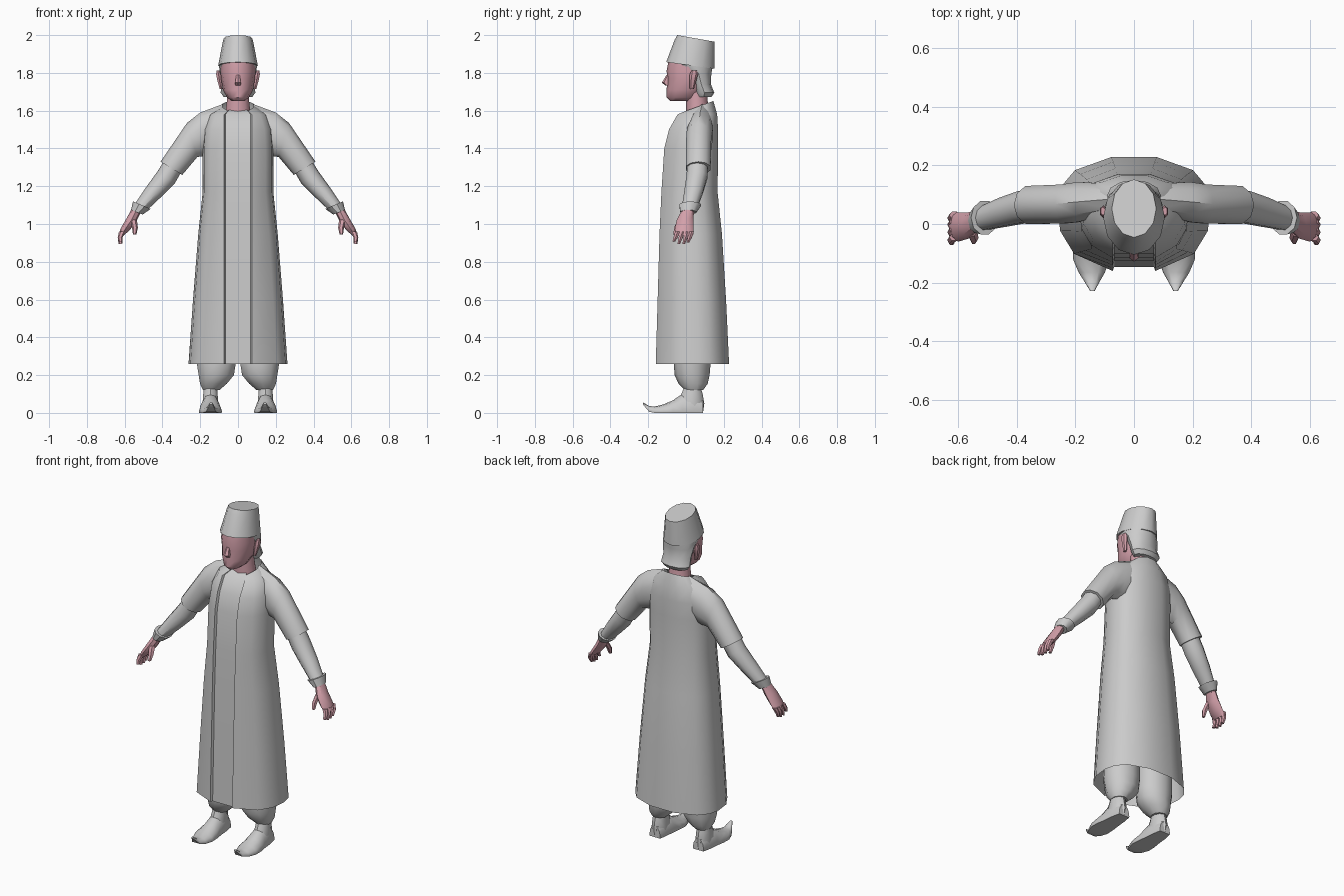
import bpy, bmesh, math
from mathutils import Vector as V


def material(name, rgb):
    m = bpy.data.materials.new(name)
    m.diffuse_color = (*rgb, 1)
    return m


CLOTH = material("light grey", (0.60, 0.60, 0.60))
SKIN = material("rosy skin", (0.65, 0.35, 0.40))


def loft(name, rings, mat, caps=True, mirror=False, angle=40):
    """Skin a list of equal-length rings."""
    bm = bmesh.new()
    vs = [[bm.verts.new(p) for p in r] for r in rings]
    n = len(vs[0])
    for a, b in zip(vs, vs[1:]):
        for i in range(n):
            j = (i + 1) % n
            bm.faces.new((a[i], a[j], b[j], b[i]))
    if caps:
        bm.faces.new(vs[0][::-1])
        bm.faces.new(vs[-1])
    bmesh.ops.recalc_face_normals(bm, faces=bm.faces[:])
    me = bpy.data.meshes.new(name)
    bm.to_mesh(me)
    bm.free()
    me.materials.append(mat)
    ob = bpy.data.objects.new(name, me)
    bpy.context.collection.objects.link(ob)
    bpy.ops.object.select_all(action='DESELECT')
    ob.select_set(True)
    bpy.context.view_layer.objects.active = ob
    bpy.ops.object.shade_smooth_by_angle(angle=math.radians(angle))
    if mirror:
        ob.modifiers.new("mirror", 'MIRROR')
    return ob


def ring(p, q, side, n=10):
    """Ellipse with one axis from p to q and the half axis side."""
    p, q, side = V(p), V(q), V(side)
    c, a = (p + q) / 2, (p - q) / 2
    return [c + a * math.cos(t) + side * math.sin(t)
            for t in (2 * math.pi * i / n for i in range(n))]


def level(z, yf, yb, hw, x=0, dz=0, n=10):
    """Section across z, dz lowers the back."""
    return ring((x, yf, z), (x, yb, z - dz), (hw, 0, 0), n)


def arm(x1, z1, x2, z2, y, hy, n=10):
    """Section of a limb from its upper to its lower outline."""
    return ring((x1, y, z1), (x2, y, z2), (0, hy, 0), n)


# Robe: coat with a recessed front panel
def robe_ring(z, hw, yf, yb, tilt=0.0):
    mid, px = (yf + yb) / 2, min(0.07, hw * 0.6)
    f, b = yf - mid, yb - mid
    half = [(px - 0.003, f + 0.014), (px + 0.003, f), (hw * 0.78, f * 0.70),
            (hw * 0.96, f * 0.30), (hw, b * 0.15), (hw * 0.95, b * 0.48),
            (hw * 0.77, b * 0.77), (hw * 0.3, b)]
    pts = half + [(0, b)] + [(-x, y) for x, y in half[::-1]] + [(0, f + 0.014)]
    return [V((x, y + mid, z + y * tilt)) for x, y in pts]


loft("robe", [robe_ring(*s) for s in (
    (0.26, 0.262, -0.16, 0.228), (0.6, 0.238, -0.15, 0.212),
    (0.95, 0.21, -0.14, 0.19), (1.17, 0.187, -0.13, 0.167),
    (1.4, 0.187, -0.115, 0.17), (1.5, 0.18, -0.09, 0.17),
    (1.58, 0.15, -0.045, 0.165), (1.625, 0.085, 0.0, 0.145, 0.36))],
    CLOTH, caps=False)

# Arms
loft("sleeve", [arm(*s) for s in (
    (0.08, 1.635, 0.12, 1.38, 0.085, 0.055),
    (0.20, 1.59, 0.175, 1.36, 0.075, 0.072),
    (0.27, 1.535, 0.215, 1.355, 0.068, 0.07),
    (0.41, 1.33, 0.295, 1.26, 0.065, 0.068))], CLOTH, mirror=True)
loft("forearm", [arm(*s) for s in (
    (0.37, 1.37, 0.28, 1.31, 0.062, 0.056),
    (0.425, 1.28, 0.335, 1.215, 0.058, 0.058),
    (0.49, 1.19, 0.405, 1.145, 0.04, 0.052),
    (0.55, 1.10, 0.49, 1.065, 0.018, 0.042))], CLOTH, mirror=True)
loft("cuff", [arm(*s) for s in (
    (0.556, 1.12, 0.462, 1.08, 0.022, 0.06),
    (0.566, 1.075, 0.505, 1.05, 0.012, 0.044))], CLOTH, mirror=True)

# Hands
loft("palm", [arm(*s, 8) for s in (
    (0.56, 1.085, 0.515, 1.06, 0.01, 0.032),
    (0.59, 1.03, 0.54, 1.01, -0.005, 0.045),
    (0.622, 0.975, 0.575, 0.965, -0.01, 0.05),
    (0.632, 0.94, 0.605, 0.94, -0.008, 0.046))], SKIN, mirror=True)
for i, (y, drop) in enumerate(((-0.045, 0.0), (-0.018, 0.012),
                               (0.008, 0.012), (0.03, 0.005))):
    loft(f"finger_{i + 1}", [arm(*s, 6) for s in (
        (0.63, 0.96, 0.595, 0.96, y, 0.014),
        (0.637, 0.93, 0.612, 0.927, y - 0.01, 0.013),
        (0.632, 0.906 - drop, 0.612, 0.908 - drop, y - 0.02, 0.008))],
        SKIN, mirror=True)
loft("thumb", [arm(*s, 6) for s in (
    (0.575, 1.03, 0.535, 1.02, -0.025, 0.018),
    (0.562, 0.985, 0.53, 0.98, -0.048, 0.016),
    (0.556, 0.945, 0.538, 0.945, -0.06, 0.009))], SKIN, mirror=True)

# Neck, head, nose and ears
loft("neck", [level(1.585, 0.0, 0.125, 0.07), level(1.65, 0.0, 0.115, 0.062),
              level(1.73, 0.0, 0.11, 0.06)], SKIN)
loft("head", [level(*s, n=12) for s in (
    (1.652, -0.085, 0.05, 0.035), (1.67, -0.102, 0.07, 0.058),
    (1.71, -0.103, 0.10, 0.08), (1.77, -0.098, 0.12, 0.09),
    (1.81, -0.103, 0.125, 0.093), (1.875, -0.09, 0.125, 0.09))], SKIN)
loft("nose", [level(1.79, -0.103, -0.08, 0.010, n=6),
              level(1.748, -0.128, -0.08, 0.018, n=6),
              level(1.733, -0.108, -0.08, 0.016, n=6)], SKIN)
loft("ear", [level(*s, n=6) for s in (
    (1.715, 0.02, 0.042, 0.008, 0.09), (1.76, 0.018, 0.055, 0.013, 0.098),
    (1.795, 0.02, 0.064, 0.014, 0.104), (1.812, 0.03, 0.058, 0.008, 0.106))],
    SKIN, mirror=True)

# Hair, flicked outward at the nape
loft("hair", [level(*s, n=12) for s in (
    (1.672, 0.055, 0.135, 0.075), (1.695, 0.045, 0.15, 0.092),
    (1.74, 0.03, 0.132, 0.088), (1.795, 0.0, 0.134, 0.097),
    (1.835, -0.06, 0.142, 0.1), (1.86, -0.095, 0.145, 0.1))], CLOTH)

# Hat, tilted back
loft("hat", [level(1.857, -0.105, 0.15, 0.105, dz=0.035, n=12),
             level(1.975, -0.06, 0.152, 0.082, dz=0.035, n=12),
             level(2.0, -0.046, 0.152, 0.076, dz=0.035, n=12)], CLOTH)

# Baggy trousers
loft("trouser_leg", [level(*s, x=0.115) for s in (
    (0.42, -0.06, 0.13, 0.108), (0.26, -0.065, 0.13, 0.108),
    (0.2, -0.06, 0.125, 0.098))] + [level(0.155, -0.04, 0.115, 0.075, 0.13),
    level(0.12, -0.005, 0.09, 0.045, 0.142)], CLOTH, mirror=True)

# Shoes with curled toes
loft("shoe_ankle", [level(0.145, -0.005, 0.075, 0.036, 0.145),
                    level(0.1, -0.025, 0.088, 0.04, 0.146),
                    level(0.05, -0.05, 0.097, 0.044, 0.146),
                    level(0.0, -0.05, 0.09, 0.044, 0.146)], CLOTH, mirror=True)


def shoe_ring(y, x, hw, z0, z1):
    """Arched section with a flat sole."""
    arch = [(math.cos(t), math.sin(t)) for t in
            (math.pi * i / 6 for i in range(7))]
    return [V((x + hw * c, y, z0 + 0.008 + (z1 - z0 - 0.008) * s))
            for c, s in arch] + [V((x - hw * 0.95, y, z0)), V((x + hw * 0.95, y, z0))]


loft("shoe", [shoe_ring(*s) for s in (
    (0.09, 0.145, 0.036, 0.0, 0.07), (0.04, 0.146, 0.046, 0.0, 0.11),
    (-0.02, 0.146, 0.052, 0.0, 0.1), (-0.07, 0.147, 0.06, 0.0, 0.066),
    (-0.12, 0.146, 0.062, 0.0, 0.045), (-0.165, 0.144, 0.045, 0.0, 0.034),
    (-0.195, 0.143, 0.027, 0.006, 0.036),
    (-0.228, 0.142, 0.008, 0.044, 0.056))], CLOTH, mirror=True)
